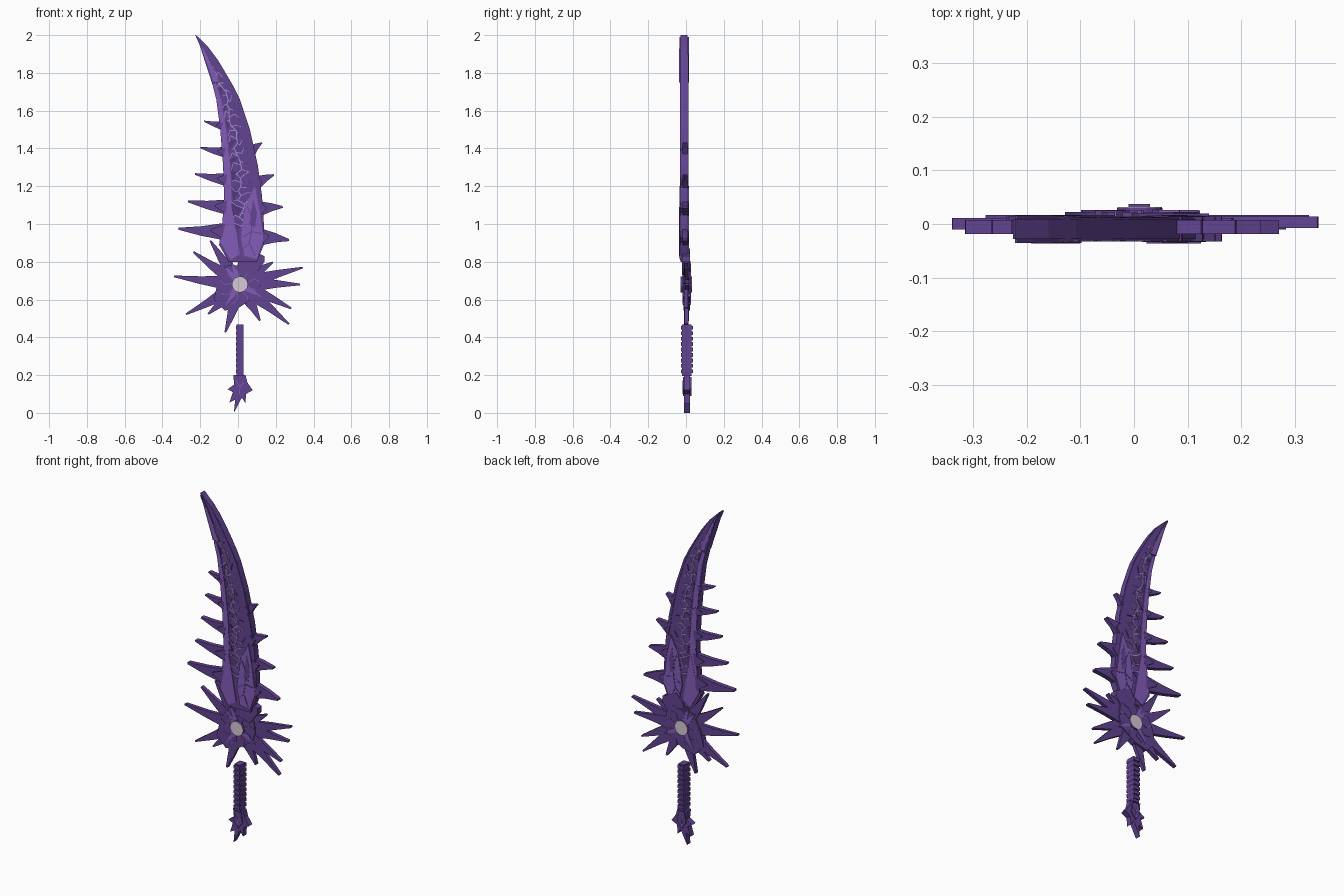
import bpy, bmesh, math, random
from mathutils import Vector

random.seed(4)
cube = bpy.data.objects.get("Cube")
if cube:
    bpy.data.objects.remove(cube)


def material(name, r, g, b):
    m = bpy.data.materials.new(name)
    m.use_nodes = True
    m.diffuse_color = (r, g, b, 1)
    m.node_tree.nodes["Principled BSDF"].inputs["Base Color"].default_value = (r, g, b, 1)
    return m


PURPLE = material("purple", .122, .057, .285)
LIGHT = material("light purple", .23, .107, .485)
LILAC = material("pale lilac", .42, .26, .66)
DARK = material("deep purple", .085, .04, .195)
GREY = material("pale grey", .66, .59, .68)


def finish(name, bm, mat):
    bmesh.ops.recalc_face_normals(bm, faces=bm.faces[:])
    mesh = bpy.data.meshes.new(name)
    bm.to_mesh(mesh)
    bm.free()
    mesh.materials.append(mat)
    obj = bpy.data.objects.new(name, mesh)
    bpy.context.collection.objects.link(obj)
    return obj


def add_plate(bm, outline, front, back):
    """Extrude an x-z outline from front to back along y."""
    face = bm.faces.new([bm.verts.new((x, front, z)) for x, z in outline])
    new = bmesh.ops.extrude_face_region(bm, geom=[face])["geom"]
    verts = [v for v in new if isinstance(v, bmesh.types.BMVert)]
    bmesh.ops.translate(bm, verts=verts, vec=(0, back - front, 0))


def plate(name, outline, front, back, mat):
    bm = bmesh.new()
    add_plate(bm, outline, front, back)
    return finish(name, bm, mat)


def ribbon(bm, points, width, front, back):
    """Lay a thin strip along each segment of a path."""
    for a, b in zip(points, points[1:]):
        a, b = Vector(a), Vector(b)
        d = (b - a).normalized() * width / 2
        n = Vector((-d.y, d.x))
        add_plate(bm, [a + n, b + n, b - n, a - n], front, back)


def spike(base, tip, half, bend=0.0):
    """Outline of a tapering thorn, bulged on one side."""
    base, tip = Vector(base), Vector(tip)
    d = tip - base
    n = Vector((-d.y, d.x)).normalized()
    mid = base + d * .5
    end = n * half * .12
    return [base + n * half, mid + n * half * (.55 + bend), tip + end,
            tip - end, mid - n * half * (.55 - bend), base - n * half]


# Blade: rows of height, left edge, right edge
ROWS = [(.8, -.05, .1), (.89, -.1, .137), (1, -.083, .137), (1.15, -.074, .127),
        (1.31, -.079, .105), (1.5, -.094, .063), (1.66, -.115, .01), (1.73, -.133, -.025),
        (1.8, -.155, -.066), (1.87, -.178, -.108), (1.94, -.2, -.16), (2, -.226, -.222)]


def on_blade(z, t):
    for (z0, l0, r0), (z1, l1, r1) in zip(ROWS, ROWS[1:]):
        if z <= z1:
            k = (z - z0) / (z1 - z0)
            l, r = l0 + (l1 - l0) * k, r0 + (r1 - r0) * k
            return (l + (r - l) * t, z)
    return (ROWS[-1][1], z)


def blade_strip(low, high, t0, t1, steps=10):
    zs = [low + (high - low) * i / steps for i in range(steps + 1)]
    return [on_blade(z, t0) for z in zs] + [on_blade(z, t1) for z in reversed(zs)]


FRONT, BACK = -.028, .009


def blade_plate(name, outline, lift, mat):
    """A raised panel that shows on both sides of the blade."""
    plate(name, outline, FRONT - lift, BACK + lift, mat)


blade_plate("blade", [(l, z) for z, l, r in ROWS] + [(r, z) for z, l, r in reversed(ROWS)],
            0, PURPLE)
blade_plate("blade_left_edge", blade_strip(.9, 1.74, .01, .2), .004, LIGHT)
blade_plate("blade_tip_edge", blade_strip(1.75, 1.99, 0, .4), .007, PURPLE)
blade_plate("blade_tip_shine", blade_strip(1.75, 1.93, .1, .38), .008, LIGHT)
blade_plate("blade_right_edge", blade_strip(1.25, 1.9, .9, .99), .003, PURPLE)

# Armour panels near the blade root
blade_plate("root_panel_right", [(.04, 1.1), (.09, 1.2), (.115, 1.07), (.134, .92),
                                 (.1, .815), (.035, .83), (.015, .93)], .006, LIGHT)
blade_plate("root_panel_left", [(-.09, .9), (-.04, .81), (.01, .84), (-.01, .96),
                                (-.04, 1.12)], .005, LIGHT)
blade_plate("root_panel_shadow", [(.06, 1), (.09, .98), (.1, 1.06), (.08, 1.13)],
            .007, PURPLE)

# Cracks: a zigzag down the middle with forked side branches
pale, deep = bmesh.new(), bmesh.new()
spine = []
for i in range(38):
    z = 1.84 - i * .023
    spine.append(on_blade(z, .45 + random.uniform(-.1, .1)))
ribbon(pale, spine, .005, FRONT - .005, BACK + .005)
for i, (x, z) in enumerate(spine[1:]):
    side = 1 if i % 2 else -1
    mid = on_blade(z + random.uniform(-.01, .02), .45 + side * random.uniform(.12, .17))
    end = on_blade(z + random.uniform(-.03, .04), .45 + side * random.uniform(.2, .3))
    ribbon(pale, [(x, z), mid], .0045, FRONT - .0045, BACK + .0045)
    ribbon(pale if i % 3 else deep, [mid, end], .0035, FRONT - .0045, BACK + .0045)
    # Shallow shards between the branches
    if i % 4 == 0:
        shard = [(x, z), end, on_blade(z - .05, .45 + side * .2)]
        add_plate(deep, shard, FRONT - .002, BACK + .002)
finish("blade_cracks_pale", pale, LILAC)
finish("blade_shards", deep, DARK)
root = bmesh.new()
for path in ([(.025, .93), (.07, .96), (.125, .95)], [(.07, .96), (.06, .9), (.09, .83)],
             [(.07, .96), (.075, 1.03), (.05, 1.09)], [(.06, .9), (.03, .87)]):
    ribbon(root, path, .005, FRONT - .008, BACK + .008)
finish("root_panel_cracks", root, PURPLE)

# Thorns on both blade edges: base height, tip
left_tips = [(.96, -.315, .975), (1.09, -.265, 1.12), (1.235, -.228, 1.265),
             (1.38, -.2, 1.405), (1.52, -.18, 1.545)]
right_tips = [(.93, .27, .915), (1.08, .237, 1.09), (1.22, .19, 1.26), (1.39, .127, 1.43)]
for side, tips in (("left", left_tips), ("right", right_tips)):
    for i, (z, x, tip_z) in enumerate(tips):
        base = on_blade(z, .08 if side == "left" else .92)
        half = .046 - .006 * i
        plate(f"blade_thorn_{side}_{i}", spike(base, (x, tip_z), half, .1), -.019, .007, PURPLE)
        # Collar where the thorn leaves the blade
        dx = (x - base[0]) * .3
        blade_plate(f"thorn_collar_{side}_{i}",
                    spike(base, (base[0] + dx, z + .006), half * .9), .005, PURPLE)

# Guard: hub and ring of uneven thorns given by angle and length
HUB = Vector((.01, .68))


def polar(angle, radius):
    a = math.radians(angle)
    return HUB + Vector((math.cos(a), math.sin(a))) * radius


hub_radii = [.11, .12, .13, .1, .12, .11, .12, .16, .16, .12, .1, .11]
plate("guard_hub", [polar(i * 30, r) for i, r in enumerate(hub_radii)], -.014, .022, PURPLE)
plate("guard_neck", [(-.01, .76), (.01, .83), (.05, .87), (.14, .83), (.14, .8), (.09, .73)],
      -.02, .02, PURPLE)
thorns = [(0, .317), (15, .345), (34, .21), (124, .28), (145, .3), (173, .352), (209, .326),
          (223, .23), (253, .265), (299, .22), (321, .335), (335, .3)]
for i, (angle, length) in enumerate(thorns):
    shift = (i % 3) * .003
    plate(f"guard_thorn_{i}", spike(polar(angle, .07), polar(angle, length), .037, .08),
          -.004 - shift, .017 - shift, PURPLE)

# Light facets and cracks around the hub
for i, angle in enumerate((110, 130, 235, 330)):
    plate(f"guard_facet_{i}", spike(polar(angle, .04), polar(angle, .13), .016),
          -.017, .025, LIGHT)
lines = bmesh.new()
for angle in range(10, 370, 40):
    ribbon(lines, [polar(angle, .04), polar(angle + 12, .08), polar(angle - 3, .11)],
           .004, -.018, .026)
finish("guard_cracks", lines, LIGHT)

# Round gem in a purple setting, showing on both sides
for name, radius, lift, mat in (("gem_setting", .043, 0, PURPLE), ("gem", .042, .002, GREY)):
    rim = [polar(i * 24, radius) for i in range(15)]
    plate(name, rim, -.026 - lift, .03 + lift, mat)


def box(name, z, half_width, half_depth, height, mat):
    x0, x1 = .01 - half_width, .01 + half_width
    plate(name, [(x0, z), (x1, z), (x1, z + height), (x0, z + height)],
          .005 - half_depth, .005 + half_depth, mat)


# Grip with wrapped rings
box("grip", .195, .019, .025, .272, PURPLE)
for i in range(9):
    box(f"grip_ring_{i}", .21 + i * .029, .02, .032, .019, PURPLE)

# Clawed pommel
plate("pommel", [(-.025, .2), (.04, .2), (.05, .16), (.078, .12), (.042, .1), (.04, .05),
                 (.02, .08), (-.022, 0), (-.015, .07), (-.045, .055), (-.027, .11),
                 (-.055, .125), (-.02, .15)], -.01, .022, PURPLE)
plate("pommel_boss", [(-.01, .19), (.03, .19), (.04, .13), (.01, .09), (-.018, .13)],
      -.016, .028, PURPLE)
marks = bmesh.new()
ribbon(marks, [(-.01, .17), (.01, .14), (.03, .16)], .005, -.018, .03)
ribbon(marks, [(.01, .14), (.008, .1)], .005, -.018, .03)
finish("pommel_cracks", marks, LIGHT)
